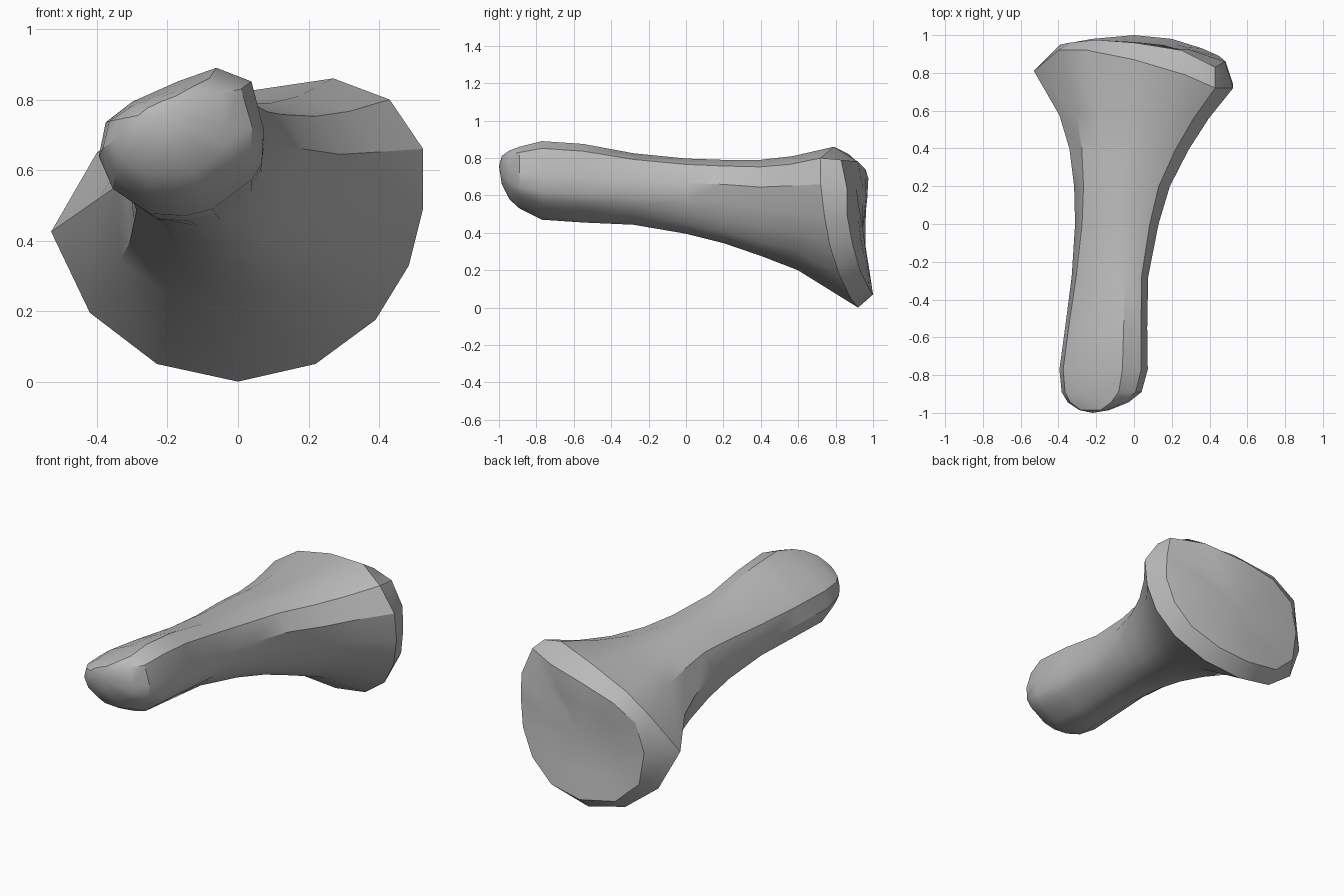
import bpy
import bmesh
import math
from mathutils import Vector

if "Cube" in bpy.data.objects:
    bpy.data.objects.remove(bpy.data.objects["Cube"], do_unlink=True)


def make_material(name, colour):
    material = bpy.data.materials.new(name)
    material.use_nodes = True
    material.diffuse_color = colour
    material.node_tree.nodes["Principled BSDF"].inputs["Base Color"].default_value = colour
    return material


def normalise(points):
    """Scale x and z of an outline so that both run from 0 to 1."""
    xs = [p[0] for p in points]
    zs = [p[-1] for p in points]
    return [Vector(((p[0] - min(xs)) / (max(xs) - min(xs)),
                    (p[-1] - min(zs)) / (max(zs) - min(zs)))) for p in points]


# Flange outlines, from the lowest point round by the left side
flange_edge = [(0, .92, 0), (.22, .88, .05), (.39, .82, .175), (.485, .77, .33),
               (.525, .74, .49), (.525, .72, .66), (.43, .72, .8), (.27, .79, .86),
               (0, .87, .82), (-.25, .92, .75), (-.4, .92, .65), (-.53, .81, .425),
               (-.42, .86, .195), (-.23, .9, .05)]
back_edge = [(0, 1, .07), (.2, .98, .1), (.36, .93, .2), (.45, .89, .34),
             (.485, .86, .5), (.48, .86, .64), (.43, .83, .79), (.25, .92, .78),
             (0, .96, .74), (-.2, .975, .69), (-.34, .96, .6), (-.39, .95, .43),
             (-.36, .955, .24), (-.22, .98, .11)]
# Cross-sections of the rounded grip and of the creased shaft, in the same order
grip_outline = [(-.15, .455), (-.07, .475), (0, .53), (.04, .56), (.07, .61),
                (.075, .71), (.04, .85), (-.06, .89), (-.17, .85), (-.3, .79),
                (-.375, .73), (-.395, .63), (-.355, .535), (-.25, .462)]
shaft_outline = [(-.03, .315), (.06, .335), (.12, .38), (.17, .45), (.21, .54),
                 (.235, .65), (.17, .755), (.05, .79), (-.07, .785), (-.18, .76),
                 (-.27, .71), (-.325, .58), (-.3, .43), (-.17, .335)]
# Stations along the shaft: y, left and right limits, low and high limits,
# position between the three outlines, share of the flange tilt
stations = [(-.985, -.29, -.13, .66, .81, 0, 0),
            (-.945, -.35, -.03, .58, .84, 0, 0),
            (-.89, -.383, .04, .53, .86, 0, 0),
            (-.77, -.395, .073, .47, .89, 0, 0),
            (-.55, -.365, .07, .455, .875, 0, 0),
            (-.28, -.33, .075, .443, .825, .3, 0),
            (0, -.312, .13, .395, .797, .75, 0),
            (.2, -.317, .19, .345, .79, 1, 0),
            (.4, -.342, .29, .275, .79, 1.2, .05),
            (.58, -.395, .395, .2, .81, 1.55, .2)]


def build_shaft(bm):
    """Loft from the grip through the shaft outline towards the flange."""
    outlines = [normalise(o) for o in (grip_outline, shaft_outline, flange_edge)]
    middle = sum(p[1] for p in flange_edge) / len(flange_edge)
    rings = []
    for y, x0, x1, z0, z1, place, tilt in stations:
        k = min(int(place), 1)
        blend = [a.lerp(b, place - k) for a, b in zip(outlines[k], outlines[k + 1])]
        rings.append([bm.verts.new((x0 + u * (x1 - x0),
                                    y + tilt * (edge[1] - middle),
                                    z0 + v * (z1 - z0)))
                      for (u, v), edge in zip(normalise(blend), flange_edge)])
    return rings


def join_rings(bm, first, second):
    count = len(first)
    for i in range(count):
        j = (i + 1) % count
        bm.faces.new((first[i], first[j], second[j], second[i]))


def close_ring(bm, ring, tip):
    count = len(ring)
    for i in range(count):
        bm.faces.new((ring[i], ring[(i + 1) % count], tip))


bm = bmesh.new()
rings = build_shaft(bm)

# Flange rim and gently swollen back with a shallow hollow in the middle
back_centre = Vector((.02, .945, .42))
swell = Vector((.02, .965, .42))
back_ring = []
for point in back_edge:
    inner = Vector(point).lerp(swell, .4)
    inner.y = Vector(point).lerp(swell, .6).y
    back_ring.append(inner)
for outline in (flange_edge, back_edge, back_ring):
    rings.append([bm.verts.new(p) for p in outline])
for first, second in zip(rings, rings[1:]):
    join_rings(bm, first, second)
close_ring(bm, rings[0], bm.verts.new((-.22, -1, .755)))
close_ring(bm, rings[-1], bm.verts.new(back_centre))
bmesh.ops.recalc_face_normals(bm, faces=bm.faces)

mesh = bpy.data.meshes.new("flared_handle")
bm.to_mesh(mesh)
bm.free()
mesh.materials.append(make_material("mid grey", (.5, .5, .5, 1)))
handle = bpy.data.objects.new("flared_handle", mesh)
bpy.context.scene.collection.objects.link(handle)

# Smooth surface with the sharper edges kept
bpy.ops.object.select_all(action="DESELECT")
handle.select_set(True)
bpy.context.view_layer.objects.active = handle
bpy.ops.object.shade_smooth_by_angle(angle=math.radians(32))
